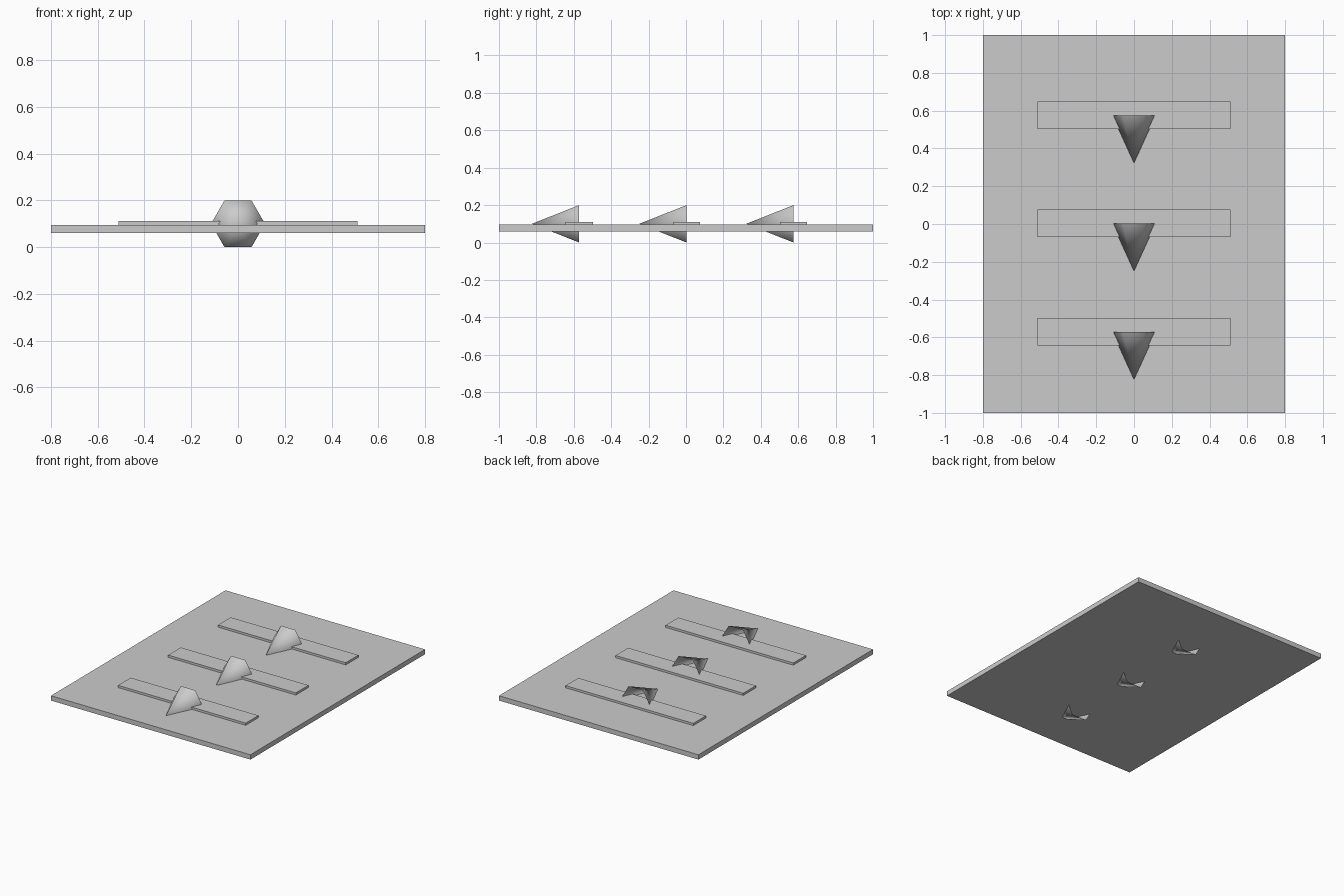
import bpy, bmesh, math
from mathutils import Matrix

if "Cube" in bpy.data.objects:
    bpy.data.objects.remove(bpy.data.objects["Cube"])

grey = bpy.data.materials.new("light_grey")
grey.diffuse_color = (0.6, 0.6, 0.6, 1)
grey.use_nodes = True
grey.node_tree.nodes["Principled BSDF"].inputs["Base Color"].default_value = grey.diffuse_color


def finish(name, bm, smooth=False):
    mesh = bpy.data.meshes.new(name)
    bm.to_mesh(mesh)
    bm.free()
    mesh.materials.append(grey)
    for p in mesh.polygons:
        p.use_smooth = smooth
    obj = bpy.data.objects.new(name, mesh)
    bpy.context.collection.objects.link(obj)
    return obj


def box(name, x, y, z):
    bm = bmesh.new()
    size = Matrix.Diagonal((x[1] - x[0], y[1] - y[0], z[1] - z[0], 1))
    centre = Matrix.Translation((sum(x) / 2, sum(y) / 2, sum(z) / 2))
    bmesh.ops.create_cube(bm, size=1, matrix=centre @ size)
    return finish(name, bm)


def spike(name, base_y, length=0.253, radius=0.1155, z=0.1):
    # open-backed six-sided cone, tip towards the front
    bm = bmesh.new()
    tip = bm.verts.new((0, base_y - length, z))
    ring = [bm.verts.new((radius * math.cos(i * math.pi / 3), base_y,
                          z + radius * math.sin(i * math.pi / 3))) for i in range(6)]
    for i in range(6):
        bm.faces.new((tip, ring[i], ring[(i + 1) % 6]))
    bm.normal_update()
    # outward normals
    for f in bm.faces:
        c = f.calc_center_median()
        if f.normal.x * c.x + f.normal.z * (c.z - z) < 0:
            f.normal_flip()
    return finish(name, bm, smooth=True)


# Flat panel
box("panel", (-0.8, 0.8), (-1, 1), (0.06, 0.095))

# Three raised bars, each with a spike through its middle
for n, y in enumerate((-0.571, 0.003, 0.575), 1):
    box(f"bar_{n}", (-0.512, 0.512), (y - 0.072, y + 0.073), (0.09, 0.111))
    spike(f"spike_{n}", y)
